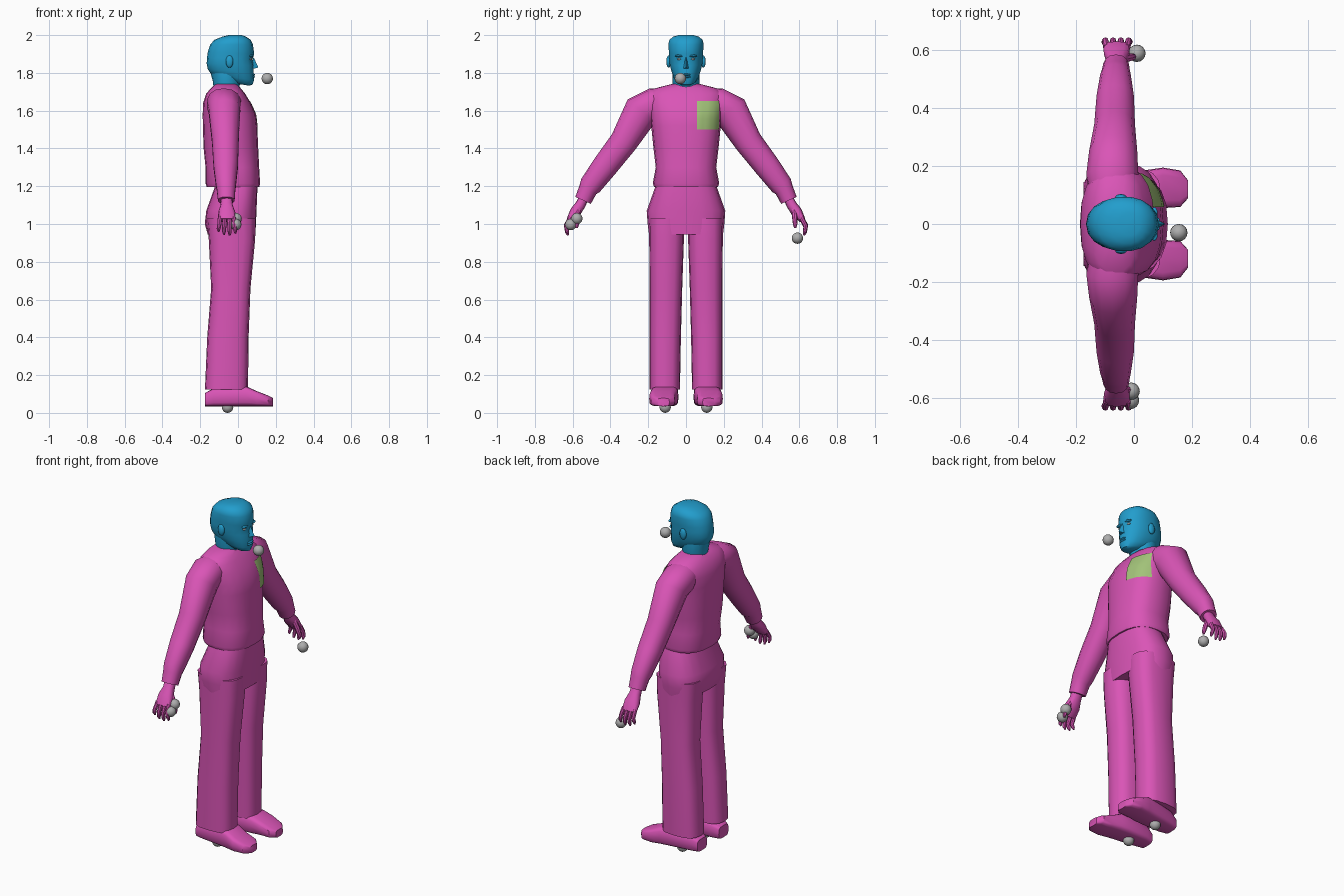
import bpy, bmesh, math
from mathutils import Vector
from mathutils.bvhtree import BVHTree

if "Cube" in bpy.data.objects:
    bpy.data.objects.remove(bpy.data.objects["Cube"])


def material(name, rgb):
    m = bpy.data.materials.new(name)
    m.diffuse_color = (*rgb, 1)
    m.use_nodes = True
    m.node_tree.nodes["Principled BSDF"].inputs["Base Color"].default_value = m.diffuse_color
    return m


PINK = material("pink cloth", (0.70, 0.09, 0.47))
BLUE = material("blue skin", (0.016, 0.34, 0.61))
GREEN = material("green patch", (0.36, 0.54, 0.19))
GREY = material("grey", (0.42, 0.42, 0.42))


def finish(bm, name, mat, angle=40):
    bmesh.ops.recalc_face_normals(bm, faces=bm.faces)
    me = bpy.data.meshes.new(name)
    bm.to_mesh(me)
    bm.free()
    me.materials.append(mat)
    ob = bpy.data.objects.new(name, me)
    bpy.context.collection.objects.link(ob)
    bpy.ops.object.select_all(action='DESELECT')
    ob.select_set(True)
    bpy.context.view_layer.objects.active = ob
    bpy.ops.object.shade_smooth_by_angle(angle=math.radians(angle))
    return ob


def loft(name, rings, mat, n=16, power=2.3, angle=40):
    """Skin superellipse rings given as (centre, half axis u, half axis v)."""
    bm = bmesh.new()
    loops = []
    for c, u, v in rings:
        loop = []
        for i in range(n):
            a = 2 * math.pi * i / n
            ca, sa = math.cos(a), math.sin(a)
            ca = math.copysign(abs(ca) ** (2 / power), ca)
            sa = math.copysign(abs(sa) ** (2 / power), sa)
            loop.append(bm.verts.new(Vector(c) + Vector(u) * ca + Vector(v) * sa))
        loops.append(loop)
    for a, b in zip(loops, loops[1:]):
        for i in range(n):
            j = (i + 1) % n
            bm.faces.new((a[i], a[j], b[j], b[i]))
    bm.faces.new(loops[0])
    bm.faces.new(loops[-1])
    return finish(bm, name, mat, angle)


def level(z, back, front, hy, y=0):
    """Horizontal ring from back x to front x."""
    return ((back + front) / 2, y, z), ((front - back) / 2, 0, 0), (0, hy, 0)


def tube(name, pts, mat, s, n=12, power=2):
    """Limb through (x, y, z, thickness, x half width), side s."""
    rings = []
    for i, (x, y, z, h, hx) in enumerate(pts):
        p, q = pts[max(i - 1, 0)], pts[min(i + 1, len(pts) - 1)]
        t = Vector((0, s * (q[1] - p[1]), q[2] - p[2])).normalized()
        rings.append(((x, s * y, z), t.cross(Vector((1, 0, 0))) * h, (hx, 0, 0)))
    return loft(name, rings, mat, n, power)


def ball(name, c, r, mat, seg=16):
    bm = bmesh.new()
    bmesh.ops.create_uvsphere(bm, u_segments=seg, v_segments=seg // 2 + 2, radius=1)
    for v in bm.verts:
        v.co = Vector(c) + Vector((v.co.x * r[0], v.co.y * r[1], v.co.z * r[2]))
    return finish(bm, name, mat, 60)


# Shirt body
shirt = loft("shirt", [level(*r) for r in (
    (1.195, -.165, .112, .168), (1.215, -.172, .117, .176), (1.30, -.172, .112, .160),
    (1.40, -.182, .107, .172), (1.52, -.186, .102, .184), (1.58, -.187, .095, .19),
    (1.64, -.185, .068, .20), (1.69, -.168, .038, .20), (1.718, -.145, .015, .165),
    (1.74, -.12, -.005, .08))], PINK, 20, 2.5)

# Chest patch projected on the shirt
bm = bmesh.new()
bm.from_mesh(shirt.data)
tree = BVHTree.FromBMesh(bm)
bm.free()
bm = bmesh.new()
N = 8
grid = []
for i in range(N + 1):
    for j in range(N + 1):
        p = Vector((1, .058 + .117 * i / N, 1.50 + .15 * j / N))
        hit = tree.ray_cast(p, Vector((-1, 0, 0)))[0]
        grid.append(bm.verts.new(hit + Vector((.006, 0, 0))))
for i in range(N):
    for j in range(N):
        k = i * (N + 1) + j
        bm.faces.new((grid[k], grid[k + N + 1], grid[k + N + 2], grid[k + 1]))
patch = finish(bm, "chest_patch", GREEN)
if patch.data.polygons[0].normal.x < 0:
    patch.data.flip_normals()

# Trouser seat
loft("trouser_seat", [level(*r) for r in (
    (1.23, -.12, .10, .155), (1.19, -.125, .103, .165), (1.07, -.168, .098, .208),
    (1.0, -.176, .095, .203), (.945, -.16, .092, .196))], PINK, 20, 2.6)

for s, side in ((1, "left"), (-1, "right")):
    # Trouser leg
    loft(side + "_trouser_leg", [level(*r, y=s * c) for *r, c in (
        (1.03, -.165, .093, .094, .103), (.92, -.155, .091, .092, .103),
        (.66, -.142, .066, .086, .106), (.40, -.163, .056, .083, .11),
        (.125, -.175, .053, .08, .112))], PINK, 16, 2.8)
    # Shoe, lofted from heel to toe
    loft(side + "_shoe", [((x, s * y, (top + .035) / 2), (0, hy, 0), (0, 0, (top - .035) / 2))
                          for x, y, hy, top in (
        (-.175, .10, .045, .105), (-.13, .10, .06, .13), (0, .11, .07, .142),
        (.045, .115, .072, .14), (.10, .125, .07, .115), (.16, .122, .063, .092),
        (.186, .12, .032, .078))], PINK, 16, 4)
    # Sleeve and cuff
    tube(side + "_sleeve", [
        (-.075, .10, 1.645, .07, .075), (-.075, .165, 1.638, .085, .092),
        (-.072, .235, 1.60, .095, .085), (-.067, .33, 1.435, .074, .072),
        (-.065, .43, 1.305, .068, .066), (-.064, .505, 1.205, .060, .054),
        (-.063, .52, 1.18, .050, .050), (-.062, .545, 1.125, .045, .045)], PINK, s, 14, 2.2)
    # Hand
    tube(side + "_palm", [
        (-.06, .54, 1.14, .026, .030), (-.06, .56, 1.10, .027, .032),
        (-.06, .585, 1.065, .030, .044), (-.06, .617, 1.02, .017, .046)], PINK, s, 12, 2.4)
    for i, (x, tip, drop) in enumerate(((-.095, -.103, .02), (-.071, -.074, .004),
                                        (-.047, -.044, 0), (-.024, -.014, .01))):
        tube(f"{side}_finger_{i + 1}", [
            (x, .61, 1.035, .013, .012), ((x + tip) / 2, .634, .985 + drop / 2, .012, .011),
            (tip, .63, .955 + drop, .010, .010), (tip, .624, .94 + drop, .005, .005)],
            PINK, s, 8)
    tube(side + "_thumb", [
        (-.04, .57, 1.085, .014, .016), (-.018, .575, 1.04, .014, .015),
        (-.004, .578, 1.00, .012, .012), (.0, .578, .978, .006, .006)], PINK, s, 8)
    # Ear and eye
    ball(side + "_ear", (-.045, s * .092, 1.86), (.021, .012, .033), BLUE, 10)
    ball(side + "_eye", (.066, s * .035, 1.873), (.008, .013, .006), GREY, 10)
    # Brow ridge
    ball(side + "_brow", (.070, s * .035, 1.890), (.013, .024, .007), BLUE, 10)

# Neck, tilted down at the front
loft("neck", [((-.062, 0, 1.70), (.068, 0, -.02), (0, .06, 0)),
              ((-.062, 0, 1.74), (.070, 0, -.01), (0, .072, 0)),
              ((-.06, 0, 1.80), (.085, 0, 0), (0, .07, 0))], BLUE, 16, 2)


# Head rings run from a front point to a back point
def head_ring(fx, fz, bx, bz, hy):
    return (((fx + bx) / 2, 0, (fz + bz) / 2), ((fx - bx) / 2, 0, (fz - bz) / 2), (0, hy, 0))


loft("head", [head_ring(*r) for r in (
    (.060, 1.732, -.02, 1.745, .030), (.077, 1.738, -.09, 1.77, .050),
    (.085, 1.762, -.14, 1.79, .066), (.083, 1.80, -.16, 1.82, .078),
    (.083, 1.84, -.166, 1.85, .087), (.077, 1.873, -.164, 1.88, .090),
    (.086, 1.90, -.160, 1.91, .091), (.079, 1.95, -.147, 1.95, .095),
    (.068, 1.975, -.125, 1.975, .089), (.040, 1.993, -.085, 1.991, .068),
    (.020, 2.0, -.05, 2.0, .040))], BLUE, 18, 2.2)

# Nose
bm = bmesh.new()
v = [bm.verts.new(p) for p in ((.082, 0, 1.885), (.108, 0, 1.828), (.07, .02, 1.82),
                               (.07, -.02, 1.82))]
for f in ((0, 1, 2), (0, 3, 1), (1, 3, 2), (0, 2, 3)):
    bm.faces.new([v[i] for i in f])
finish(bm, "nose", BLUE)

# Mouth
for z in (1.79, 1.779):
    ball("lip", (.080, 0, z), (.011, .025, .006), BLUE, 10)

# Marker balls at mouth, hands and feet
for name, c in (("mouth_marker", (.155, -.03, 1.77)),
                ("left_hand_marker", (.01, .59, .925)),
                ("right_hand_marker", (-.012, -.61, .997)),
                ("right_wrist_marker", (-.01, -.578, 1.028)),
                ("left_foot_marker", (-.055, .11, .03)),
                ("right_foot_marker", (-.055, -.11, .03))):
    ball(name, c, (.03, .03, .03), GREY)
